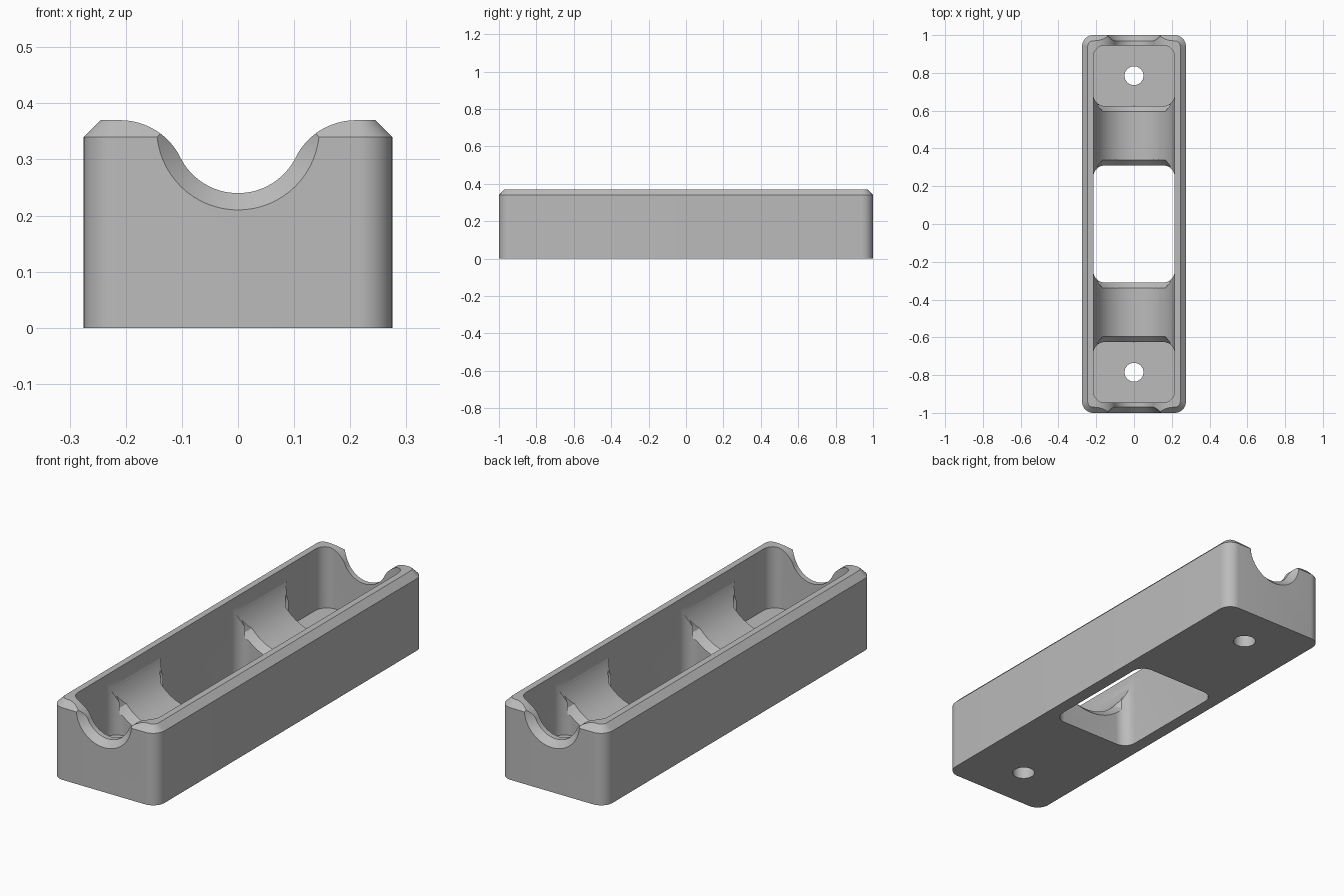
import bpy, bmesh
from math import sin, cos, pi, asin, atan2

cube = bpy.data.objects.get("Cube")
if cube:
    bpy.data.objects.remove(cube, do_unlink=True)

grey = bpy.data.materials.new("plain grey")
grey.use_nodes = True
grey.diffuse_color = (0.5, 0.5, 0.5, 1)
grey.node_tree.nodes["Principled BSDF"].inputs["Base Color"].default_value = (0.5, 0.5, 0.5, 1)

HX, TOP, CHAMFER = 0.275, 0.37, 0.03     # outer half width, height, edge chamfer
INX, INY, CORNER = 0.215, 0.945, 0.06    # inner half width and length, corner radius
AXIS = 0.355                             # height of the cradle and notch axis


def loft(name, sections):
    """Closed solid through matching rings of points."""
    bm = bmesh.new()
    rings = [[bm.verts.new(p) for p in s] for s in sections]
    n = len(rings[0])
    for a, b in zip(rings, rings[1:]):
        for i in range(n):
            j = (i + 1) % n
            bm.faces.new((a[i], a[j], b[j], b[i]))
    bm.faces.new(rings[0])
    bm.faces.new(rings[-1])
    bmesh.ops.recalc_face_normals(bm, faces=bm.faces)
    mesh = bpy.data.meshes.new(name)
    bm.to_mesh(mesh)
    bm.free()
    mesh.materials.append(grey)
    obj = bpy.data.objects.new(name, mesh)
    bpy.context.collection.objects.link(obj)
    return obj


def arc(cx, cy, r, start, end, steps):
    return [(cx + r * cos(start + (end - start) * i / steps),
             cy + r * sin(start + (end - start) * i / steps)) for i in range(steps + 1)]


def rounded(hx, hy, r, z, cy=0):
    pts = []
    for k, (sx, sy) in enumerate(((1, 1), (-1, 1), (-1, -1), (1, -1))):
        pts += arc(sx * (hx - r), cy + sy * (hy - r), r, k * pi / 2, (k + 1) * pi / 2, 10)
    return [(x, y, z) for x, y in pts]


def at_y(profile, y):
    return [(x, y, z) for x, z in profile]


# Outer block with rounded corners and a chamfered rim
body = loft("cradle_block", [
    rounded(HX, 1, CORNER, 0),
    rounded(HX, 1, CORNER, TOP - CHAMFER),
    rounded(HX - CHAMFER, 1 - CHAMFER, CORNER - CHAMFER, TOP)])


def cut(sections):
    tool = loft("cutter", sections)
    tool.hide_render = True
    mod = body.modifiers.new("cut", "BOOLEAN")
    mod.operation, mod.solver, mod.object = "DIFFERENCE", "EXACT", tool
    bpy.context.view_layer.objects.active = body
    bpy.ops.object.modifier_apply(modifier=mod.name)
    bpy.data.objects.remove(tool, do_unlink=True)


# Central opening, end pockets and screw holes
FLOOR, OPEN_Y, POCKET_Y = 0.08, 0.31, 0.625
cut([rounded(INX, OPEN_Y, CORNER, z) for z in (-0.1, 0.5)])
mid, half = (INY + POCKET_Y) / 2, (INY - POCKET_Y) / 2
for side in (-1, 1):
    cut([rounded(INX, half, CORNER, z, side * mid) for z in (FLOOR, 0.5)])
    hole = arc(0, side * mid, 0.05, 0, 2 * pi, 32)[:-1]
    cut([[(x, y, z) for x, y in hole] for z in (-0.1, 0.2)])

# Cylindrical cradle running between the pockets
groove = arc(0, AXIS, INX, pi, 2 * pi, 40) + [(INX, 0.5), (-INX, 0.5)]
cut([at_y(groove, y) for y in (-mid, mid)])


# Chamfers on the cradle ends
def lip(t):
    r = INX + CHAMFER * t
    a = asin((0.165 + 0.025 * t) / r)
    pts = arc(0, AXIS, r, -pi / 2 - a, -pi / 2 + a, 24)
    return pts + [(pts[-1][0], AXIS), (pts[0][0], AXIS)]


for side in (-1, 1):
    for face, inward in ((OPEN_Y, 1), (POCKET_Y, -1)):
        cut([at_y(lip(t), side * (face + inward * CHAMFER * (1 - t))) for t in (-0.1, 1.15)])

# Notch through both end walls, blending into the rim
NOTCH, FILLET, FX = 0.115, 0.12, 0.21
FZ = TOP - FILLET
lean = atan2(FZ - AXIS, FX)
right = arc(0, AXIS, NOTCH, -pi / 2, lean, 16) + arc(FX, FZ, FILLET, pi + lean, pi / 2, 16)[1:]
right.append((FX, 0.5))
left = [(-x, z) for x, z in reversed(right[1:])]
cut([at_y(left + right, y) for y in (-1.1, 1.1)])

# Conical chamfer on the outside of each notch
for side in (-1, 1):
    cut([at_y(arc(0, AXIS, NOTCH + d, 0, 2 * pi, 64)[:-1], side * (1 - CHAMFER + d))
         for d in (-0.01, 0.06)])

# Smooth the curves and keep the edges crisp
bpy.ops.object.select_all(action="DESELECT")
body.select_set(True)
bpy.context.view_layer.objects.active = body
bpy.ops.object.shade_smooth_by_angle(angle=pi / 7)
